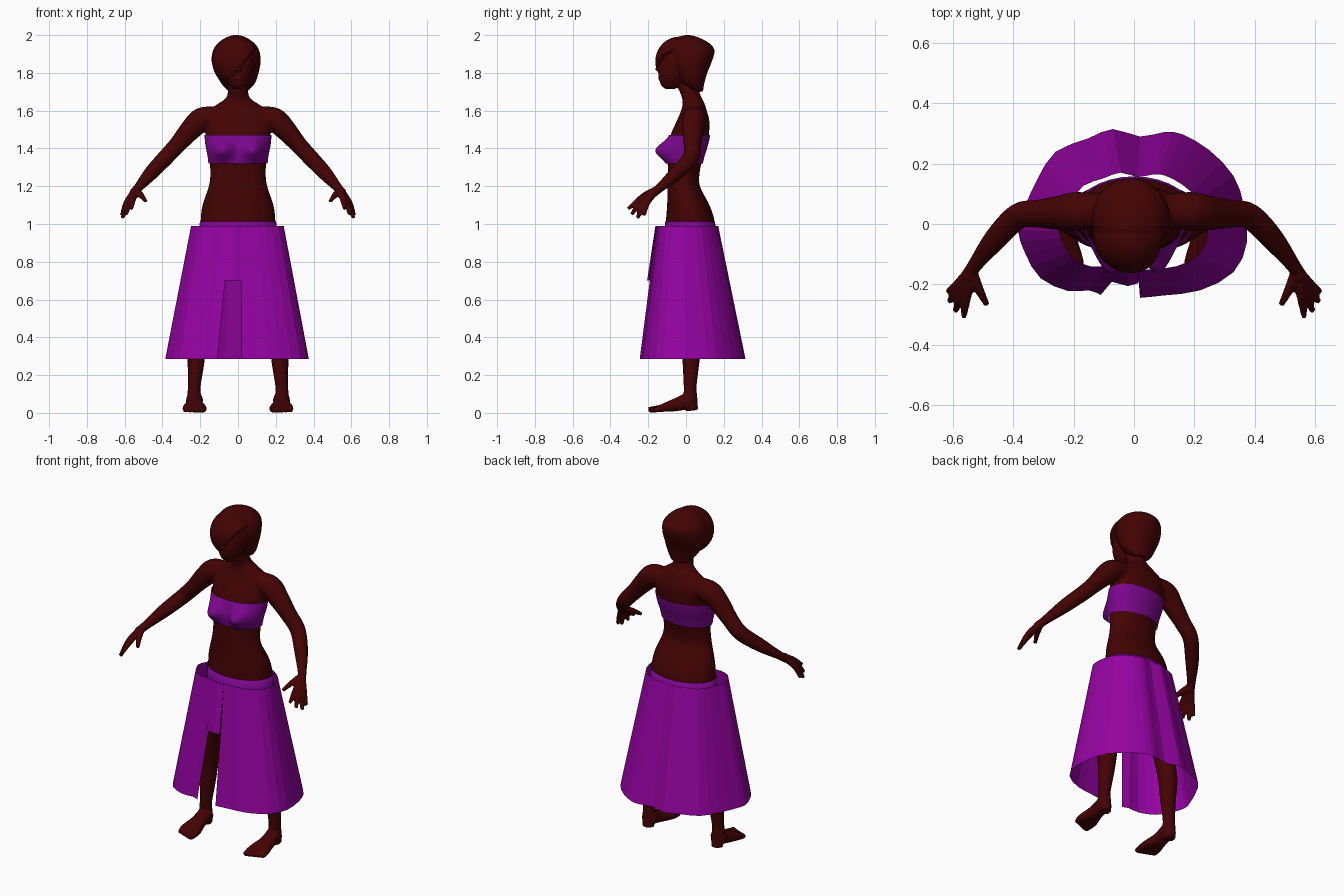
import bpy, bmesh, math
from mathutils import Vector, Matrix

if "Cube" in bpy.data.objects:
    bpy.data.objects.remove(bpy.data.objects["Cube"])


def material(name, colour):
    mat = bpy.data.materials.new(name)
    mat.use_nodes = True
    mat.diffuse_color = (*colour, 1)
    mat.node_tree.nodes["Principled BSDF"].inputs["Base Color"].default_value = (*colour, 1)
    return mat


SKIN = material("dark red skin", (0.058, 0.001, 0.001))
CLOTH = material("purple cloth", (0.3, 0.001, 0.36))
DARK_CLOTH = material("deep purple cloth", (0.2, 0.002, 0.27))


def spline(rows, steps=5):
    """Catmull-Rom interpolation through rows of numbers."""
    out = []
    for i in range(len(rows) - 1):
        a, b, c, d = (rows[min(max(k, 0), len(rows) - 1)] for k in range(i - 1, i + 3))
        for s in range(steps):
            t = s / steps
            out.append([q + t / 2 * (r - p + t * (2*p - 5*q + 4*r - w + t * (3*(q - r) + w - p)))
                        for p, q, r, w in zip(a, b, c, d)])
    return out + [list(rows[-1])]


def skin_rings(bm, rings, caps=True, count=32):
    """Bridge a list of (centre, axis, axis) ellipses."""
    loops = []
    for centre, u, v in rings:
        angles = [math.tau * k / count for k in range(count)]
        loops.append([bm.verts.new(centre + u * math.cos(a) + v * math.sin(a)) for a in angles])
    for low, high in zip(loops, loops[1:]):
        for k in range(count):
            n = (k + 1) % count
            bm.faces.new((low[k], low[n], high[n], high[k]))
    if caps:
        bm.faces.new(loops[0][::-1])
        bm.faces.new(loops[-1])


def loft(bm, rows, caps=True, grow=0, count=32):
    """Stack of level ellipses, rows of x, y, z, half width, half depth."""
    skin_rings(bm, [(Vector((x, y, z)), Vector((w + grow, 0, 0)), Vector((0, d + grow, 0)))
                    for x, y, z, w, d in rows], caps, count)


def tube(bm, rows, side=1):
    """Round limb through rows of x, y, z, radius."""
    rows = spline(rows)
    pts = [Vector((side * r[0], r[1], r[2])) for r in rows]
    span = pts[-1] - pts[0]
    ref = Vector([float(k == min(range(3), key=lambda i: abs(span[i]))) for k in range(3)])
    rings = []
    for i, p in enumerate(pts):
        along = (pts[min(i + 1, len(pts) - 1)] - pts[max(i - 1, 0)]).normalized()
        u = along.cross(ref).normalized()
        rings.append((p, u * rows[i][3], along.cross(u) * rows[i][3]))
    skin_rings(bm, rings)


def ball(bm, centre, size):
    matrix = Matrix.Translation(centre) @ Matrix.Diagonal((*size, 1))
    bmesh.ops.create_uvsphere(bm, u_segments=32, v_segments=24, radius=1, matrix=matrix)


def finish(name, bm, mat, smooth=True, blend=0):
    bmesh.ops.recalc_face_normals(bm, faces=bm.faces[:])
    mesh = bpy.data.meshes.new(name)
    bm.to_mesh(mesh)
    bm.free()
    mesh.materials.append(mat)
    for face in mesh.polygons:
        face.use_smooth = smooth
    obj = bpy.data.objects.new(name, mesh)
    bpy.context.collection.objects.link(obj)
    if blend:
        remesh = obj.modifiers.new("Blend", "REMESH")
        remesh.mode = "VOXEL"
        remesh.voxel_size = 0.006
        remesh.use_smooth_shade = True
        relax = obj.modifiers.new("Relax", "SMOOTH")
        relax.iterations = blend


# Torso and neck
torso = spline([
    (0, .02, .84, .15, .10), (0, .02, .93, .2, .13), (0, .022, 1.02, .198, .128),
    (0, .012, 1.1, .188, .112), (0, -.012, 1.2, .155, .086), (0, -.012, 1.27, .147, .084),
    (0, -.004, 1.35, .153, .093), (0, .01, 1.42, .166, .1), (0, .022, 1.48, .172, .1),
    (0, .038, 1.55, .185, .085), (0, .042, 1.6, .16, .068), (0, .04, 1.637, .105, .058),
    (0, .03, 1.67, .062, .052), (0, .012, 1.72, .053, .052), (0, 0, 1.8, .053, .055)], 8)
body = bmesh.new()
loft(body, torso)

# Head with jaw, nose and lips
ball(body, (0, -.03, 1.86), (.09, .11, .11))
loft(body, spline([(0, -.085, 1.715, .025, .025), (0, -.075, 1.74, .05, .06),
                   (0, -.06, 1.79, .075, .085), (0, -.05, 1.85, .085, .095)]))
tube(body, [(0, -.135, 1.86, .01), (0, -.146, 1.83, .013), (0, -.152, 1.81, .014)])
ball(body, (0, -.135, 1.772), (.026, .013, .011))

# Arms, hands, legs and feet on both sides
fingers = [((.555, -.235, 1.135), (.565, -.308, 1.08)), ((.572, -.235, 1.12), (.592, -.288, 1.05)),
           ((.582, -.222, 1.115), (.612, -.256, 1.03)), ((.588, -.205, 1.115), (.616, -.222, 1.045))]
for side in (-1, 1):
    tube(body, [(.1, .045, 1.565, .055), (.19, .042, 1.553, .064), (.25, .036, 1.5, .057),
                (.32, .034, 1.42, .046), (.385, .025, 1.35, .043), (.46, -.05, 1.27, .038),
                (.53, -.14, 1.19, .024), (.55, -.175, 1.165, .026)], side)
    wrist = (.54, -.155, 1.18, .02)
    for knuckle, tip in fingers:
        tube(body, [wrist, (*knuckle, .017), (*tip, .01)], side)
    tube(body, [wrist, (.515, -.215, 1.155, .016), (.488, -.268, 1.12, .01)], side)
    tube(body, [(.1, .02, .95, .1), (.12, .02, .85, .1), (.17, .02, .65, .075), (.2, .02, .52, .058),
                (.218, .03, .38, .054), (.223, .026, .26, .044), (.232, .022, .14, .034),
                (.232, .024, .08, .036), (.232, .032, .012, .032)], side)
    for k in range(5):
        x = .186 + .022 * k
        toe = .016 - .0012 * k
        tube(body, [(.23, .03, .07, .045), (.222 + .005 * k, -.05, .044, .035),
                    (x, -.13, .025, .02), (x + .002, -.198 + .008 * k, toe, toe)], side)
finish("body", body, SKIN, blend=4)

# Bob hair: a fringe mass sliced along a diagonal, then the back of the bob
hair = bmesh.new()
ball(hair, (-.01, -.035, 1.86), (.127, .128, .132))
cut = bmesh.ops.bisect_plane(hair, geom=hair.verts[:] + hair.edges[:] + hair.faces[:],
                             plane_co=(.03, 0, 1.85), plane_no=(.8, 0, -.6), clear_outer=True)
bmesh.ops.holes_fill(hair, edges=[e for e in cut["geom_cut"] if isinstance(e, bmesh.types.BMEdge)])
loft(hair, spline([
    (0, .065, 1.7, .05, .025), (0, .035, 1.745, .09, .062), (-.005, .025, 1.8, .114, .088),
    (-.01, .022, 1.86, .13, .115), (-.01, .024, 1.92, .122, .127), (-.01, .02, 1.96, .094, .1),
    (-.01, .01, 1.988, .052, .055), (-.01, .008, 2.0, .015, .015)]))
finish("hair", hair, SKIN, blend=4)

# Strapless top, following the chest with a raised bust
top = bmesh.new()
chest = [r for r in torso if 1.315 < r[2] < 1.478]
loft(top, chest, caps=False, grow=.007, count=64)
for vert in top.verts:
    x, y, z = vert.co
    if y < 0:
        spread = (abs(x) - .085) ** 2 + (z - 1.39) ** 2
        vert.co.y -= .075 * math.exp(-spread / .003)
finish("strapless_top", top, DARK_CLOTH)

# Waistband around the hips
band = bmesh.new()
loft(band, [(0, .022, .95, .206, .136), (0, .022, 1.012, .202, .132), (0, .022, 1.012, .197, .126)],
     caps=False)
finish("waistband", band, DARK_CLOTH)

# Flared open skirt, from one front edge round the back to the other
hem = [(-.11, -.235), (-.15, -.22), (-.22, -.222), (-.31, -.18), (-.36, -.1), (-.385, -.02),
       (-.365, .05), (-.32, .15), (-.26, .24), (-.15, .285), (-.07, .315), (.02, .29), (.1, .305),
       (.16, .298), (.25, .245), (.33, .16), (.365, .06), (.375, -.06), (.33, -.16), (.22, -.22),
       (.1, -.237), (.02, -.245)]
skirt = bmesh.new()
rows = []
for x, y in spline(hem, 2):
    slim = .35 if -.12 < x < -.1 and y < 0 else .645
    low = skirt.verts.new((x, y, .285))
    high = skirt.verts.new((x * slim, (y - .035) * .58 + .008, .99))
    rows.append((low, high))
for (a, b), (c, d) in zip(rows, rows[1:]):
    skirt.faces.new((a, c, d, b))
finish("skirt", skirt, CLOTH, smooth=False)

# Short folded strip over the front opening
strip = bmesh.new()
upper = [strip.verts.new((x, y, .99)) for x, y in ((-.045, -.152), (-.02, -.162), (.015, -.158))]
lower = [strip.verts.new((x, y, .7)) for x, y in ((-.08, -.19), (-.02, -.206), (.015, -.196))]
for k in range(2):
    strip.faces.new((lower[k], lower[k + 1], upper[k + 1], upper[k]))
finish("front_strip", strip, CLOTH, smooth=False)
